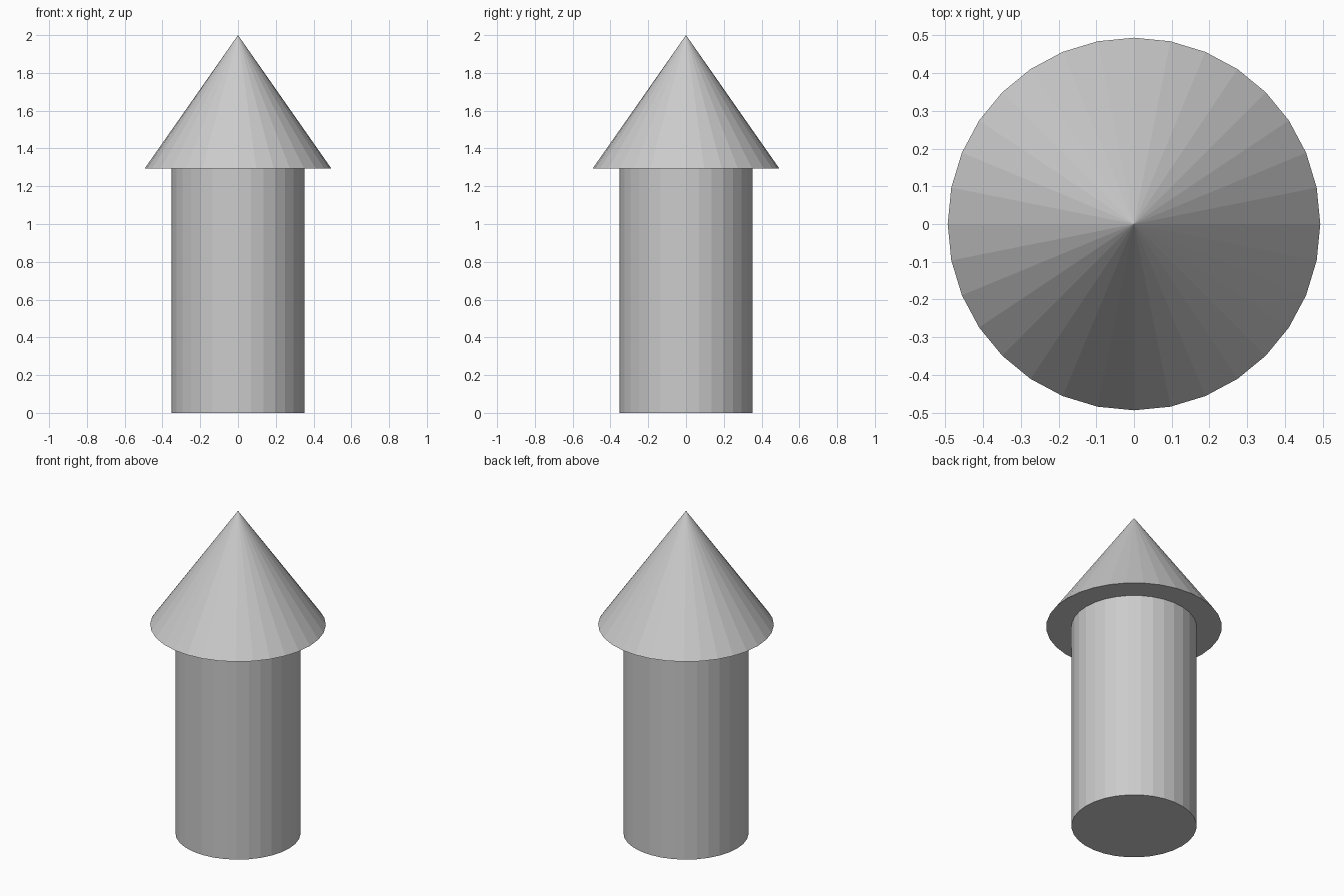
import bpy

if "Cube" in bpy.data.objects:
    bpy.data.objects.remove(bpy.data.objects["Cube"])

SIDES = 32
SPLIT = 1.294   # height where the shaft meets the cone
TOP = 2.0

# Shaft
bpy.ops.mesh.primitive_cylinder_add(vertices=SIDES, radius=0.352, depth=SPLIT,
                                    location=(0, 0, SPLIT / 2))
bpy.context.object.name = "shaft"

# Pointed cap, wider than the shaft
bpy.ops.mesh.primitive_cone_add(vertices=SIDES, radius1=0.494, radius2=0,
                                depth=TOP - SPLIT,
                                location=(0, 0, (TOP + SPLIT) / 2))
bpy.context.object.name = "pointed_cap"
